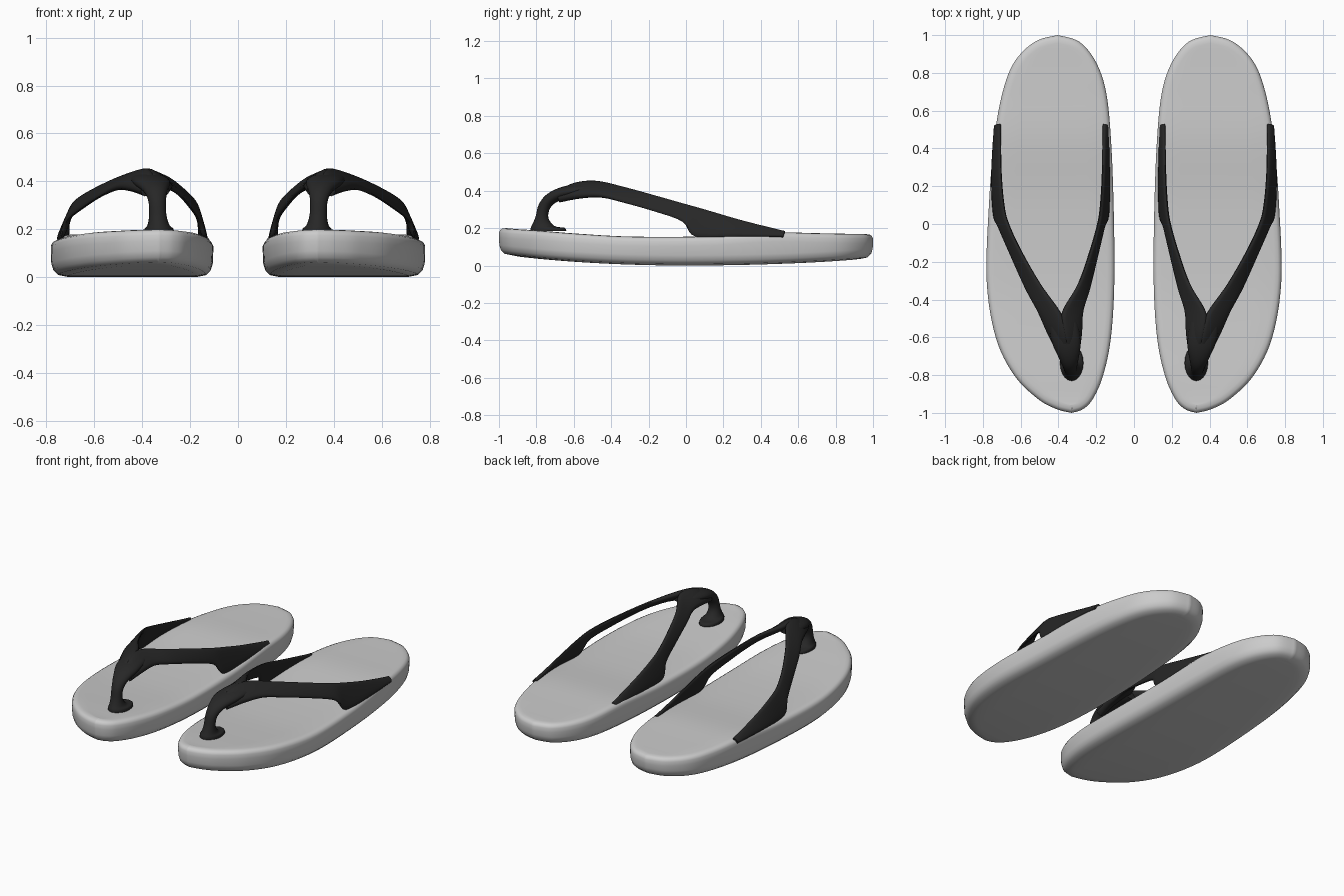
import bpy, bmesh, math
from mathutils import Vector

if "Cube" in bpy.data.objects:
    bpy.data.objects.remove(bpy.data.objects["Cube"])


def spline(pts, steps):
    """Catmull-Rom samples through open list of equal-length tuples."""
    out = []
    n = len(pts)
    for i in range(n - 1):
        p0, p1, p2, p3 = pts[max(i - 1, 0)], pts[i], pts[i + 1], pts[min(i + 2, n - 1)]
        for s in range(steps):
            t = s / steps
            out.append([0.5 * (2 * b + (c - a) * t + (2 * a - 5 * b + 4 * c - d) * t * t
                               + (3 * b - a - 3 * c + d) * t ** 3)
                        for a, b, c, d in zip(p0, p1, p2, p3)])
    out.append(list(pts[-1]))
    return out


def finish(name, bm, mat=None, angle=50):
    bmesh.ops.recalc_face_normals(bm, faces=bm.faces)
    me = bpy.data.meshes.new(name)
    bm.to_mesh(me)
    bm.free()
    ob = bpy.data.objects.new(name, me)
    bpy.context.collection.objects.link(ob)
    if mat:
        me.materials.append(mat)
    bpy.ops.object.select_all(action='DESELECT')
    ob.select_set(True)
    bpy.context.view_layer.objects.active = ob
    bpy.ops.object.shade_smooth_by_angle(angle=math.radians(angle))
    # second sandal is a mirror image across x = 0
    ob.modifiers.new("Mirror", 'MIRROR')
    return ob


def bridge(bm, r0, r1):
    n = len(r0)
    for i in range(n):
        j = (i + 1) % n
        bm.faces.new((r0[i], r0[j], r1[j], r1[i]))


def loft(name, rings, mat):
    bm = bmesh.new()
    vr = [[bm.verts.new(p) for p in r] for r in rings]
    for a, b in zip(vr, vr[1:]):
        bridge(bm, a, b)
    bm.faces.new(vr[0])
    bm.faces.new(vr[-1])
    return finish(name, bm, mat)


# sole outline: y, inner x, outer x, top height; ordered heel to toe
outline = [(1.0, .405, .405, .168), (.965, .29, .525, .169), (.86, .203, .632, .17),
           (.7, .148, .695, .173), (.45, .122, .74, .177), (.1, .108, .768, .156),
           (-.3, .104, .78, .155), (-.6, .122, .732, .171), (-.8, .163, .635, .186),
           (-.925, .217, .51, .194), (-.98, .27, .41, .198), (-1.0, .33, .33, .2)]
rows = spline(outline, 6)
m = len(rows)
loop = [(r[2], r[0], r[3]) for r in rows] + [(r[1], r[0], r[3]) for r in rows[-2:0:-1]]
n = len(loop)


def bottom(y):
    return (.055 if y < 0 else .035) * y * y


def inset_ring(inset, level, from_top):
    ring = []
    for i, (x, y, zt) in enumerate(loop):
        a, b = loop[i - 1], loop[(i + 1) % n]
        d = Vector((b[0] - a[0], b[1] - a[1])).normalized()
        z = zt - level if from_top else bottom(y) + level
        ring.append((x + d.y * inset, y - d.x * inset, z))
    return ring


def cap(bm, ring):
    """Quads across the sole between matching inner and outer rim points."""
    cols = 6
    prev = [ring[0]] * (cols + 1)
    for i in range(1, m - 1):
        a, b = ring[i], ring[n - i]
        cur = [a] + [bm.verts.new(a.co.lerp(b.co, k / cols)) for k in range(1, cols)] + [b]
        for k in range(cols):
            if i == 1:
                bm.faces.new((ring[0], cur[k], cur[k + 1]))
            else:
                bm.faces.new((prev[k], cur[k], cur[k + 1], prev[k + 1]))
        prev = cur
    for k in range(cols):
        bm.faces.new((prev[k], ring[m - 1], prev[k + 1]))


# soles
bm = bmesh.new()
levels = [(.07, 0, False), (.03, .008, False), (.01, .028, False), (.002, .055, False),
          (0, .05, True), (0, .024, True), (.007, .009, True), (.02, .002, True), (.04, 0, True)]
sole = [[bm.verts.new(p) for p in inset_ring(*lv)] for lv in levels]
for a, b in zip(sole, sole[1:]):
    bridge(bm, a, b)
cap(bm, sole[0])
cap(bm, sole[-1])
finish("sole", bm)

black = bpy.data.materials.new("strap_black")
black.diffuse_color = (.02, .02, .02, 1)
black.use_nodes = True
black.node_tree.nodes["Principled BSDF"].inputs["Base Color"].default_value = black.diffuse_color


# strap arms: upper edge xyz, lower edge xyz, half thickness
def arm(name, stations):
    sm = spline(stations, 5)
    rings = []
    for i, s in enumerate(sm):
        u, l = Vector(s[:3]), Vector(s[3:6])
        a, b = sm[max(i - 1, 0)], sm[min(i + 1, len(sm) - 1)]
        along = Vector([b[k] + b[k + 3] - a[k] - a[k + 3] for k in range(3)])
        c, h = (u + l) / 2, (u - l) / 2
        t = along.cross(h).normalized() * s[6]
        ring = []
        for k in range(16):
            w = 2 * math.pi * k / 16
            cw, sw = math.cos(w), math.sin(w)
            ring.append(c + h * cw + t * math.copysign(abs(sw) ** .6, sw))
        rings.append(ring)
    loft(name, rings, black)


arm("outer_strap", [
    (.345, -.66, .405, .40, -.68, .345, .025), (.355, -.58, .438, .455, -.575, .365, .025),
    (.39, -.47, .446, .51, -.46, .37, .02), (.495, -.32, .415, .575, -.34, .34, .014),
    (.60, -.14, .367, .65, -.17, .29, .013), (.665, .0, .328, .715, -.02, .235, .013),
    (.69, .10, .30, .742, .05, .155, .013), (.705, .28, .247, .752, .26, .155, .012),
    (.708, .53, .18, .738, .52, .155, .012)])
arm("inner_strap", [
    (.355, -.66, .405, .295, -.68, .345, .025), (.375, -.58, .438, .28, -.575, .365, .025),
    (.38, -.47, .446, .27, -.46, .37, .02), (.295, -.32, .415, .235, -.34, .34, .014),
    (.23, -.14, .367, .195, -.17, .29, .013), (.19, .0, .328, .16, -.02, .235, .013),
    (.175, .10, .30, .137, .05, .155, .013), (.165, .28, .247, .133, .26, .155, .012),
    (.162, .53, .18, .138, .52, .155, .012)])

# toe post: centre xyz, half width, half depth, tilt; flares into an oval foot
post = spline([(.33, -.735, .185, .062, .095, 0), (.33, -.74, .202, .06, .09, 0),
               (.332, -.762, .218, .046, .058, .1), (.335, -.77, .26, .036, .034, .1),
               (.338, -.755, .32, .037, .032, .35), (.345, -.71, .365, .052, .033, .8),
               (.358, -.63, .394, .075, .034, 1.2), (.375, -.52, .408, .075, .03, 1.5),
               (.38, -.475, .411, .05, .022, 1.6)], 4)
rings = []
for x, y, z, rx, ry, tilt in post:
    rings.append([(x + rx * math.cos(w), y + ry * math.sin(w) * math.cos(tilt),
                   z - ry * math.sin(w) * math.sin(tilt))
                  for w in [2 * math.pi * k / 20 for k in range(20)]])
loft("toe_post", rings, black)
